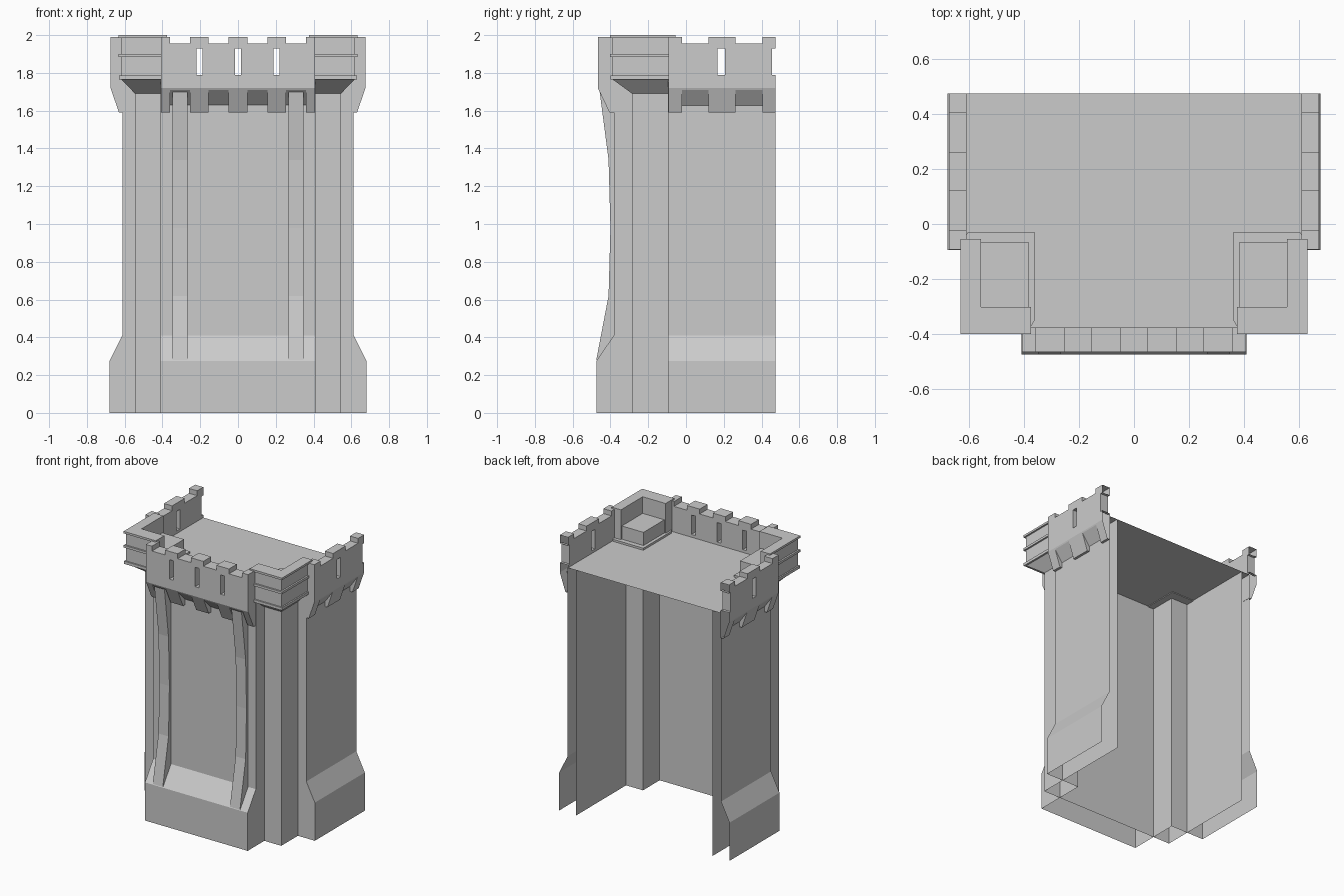
import bpy, bmesh
from mathutils import Vector

if "Cube" in bpy.data.objects:
    bpy.data.objects.remove(bpy.data.objects["Cube"])

BACK = 0.475      # open rear plane
ROOF = 1.77


def finish(bm, name):
    me = bpy.data.meshes.new(name)
    bm.to_mesh(me)
    bm.free()
    ob = bpy.data.objects.new(name, me)
    bpy.context.scene.collection.objects.link(ob)
    return ob


def sheet(name, rows, inward=False):
    """Open wall lofted through rows of points."""
    bm = bmesh.new()
    vs = [[bm.verts.new(p) for p in r] for r in rows]
    for a, b in zip(vs, vs[1:]):
        for i in range(len(a) - 1):
            bm.faces.new((a[i], a[i + 1], b[i + 1], b[i]))
    bm.normal_update()
    out = sum(f.normal.dot(f.calc_center_median() - Vector((0, 0.3, 1))) * f.calc_area()
              for f in bm.faces)
    if (out < 0) != inward:
        bmesh.ops.reverse_faces(bm, faces=bm.faces[:])
    return finish(bm, name)


def add_prism(bm, ring_a, ring_b):
    """Closed solid between two matching rings."""
    a = [bm.verts.new(p) for p in ring_a]
    b = [bm.verts.new(p) for p in ring_b]
    n = len(a)
    fs = [bm.faces.new(a), bm.faces.new(b)]
    fs += [bm.faces.new((a[i], a[(i + 1) % n], b[(i + 1) % n], b[i])) for i in range(n)]
    bmesh.ops.recalc_face_normals(bm, faces=fs)


def prism(name, ring_a, ring_b):
    bm = bmesh.new()
    add_prism(bm, ring_a, ring_b)
    return finish(bm, name)


def slab(name, outline, z0, z1):
    return prism(name, [(x, y, z0) for x, y in outline], [(x, y, z1) for x, y in outline])


def parapet(name, place, start, end, outer, inner, foot, gaps, slits, half):
    """Battlement: place(t, d, z) maps run, depth and height to world space."""
    prof = [(inner, 1.99), (outer, 1.99), (outer, 1.72), (foot, 1.59), (inner, 1.59)]
    ring = lambda pts, t: [place(t, d, z) for d, z in pts]
    ob = prism(name, ring(prof, start), ring(prof, end))
    bm = bmesh.new()
    far, near = outer + 0.1, inner - 0.05
    for a, b in gaps:
        # crenel above, sloped corbel gap below
        add_prism(bm, *[ring([(near, 1.955), (far, 1.955), (far, 2.1), (near, 2.1)], t) for t in (a, b)])
        k = (1.715 - 1.625) / (outer - inner)
        add_prism(bm, *[ring([(near, 1.5), (near, 1.625 - 0.05 * k), (far, 1.715 + 0.1 * k),
                              (far, 1.5)], t) for t in (a, b)])
    for s in slits:
        add_prism(bm, *[ring([(near, 1.79), (far, 1.79), (far, 1.93), (near, 1.93)], t)
                        for t in (s - half, s + half)])
    cutter = finish(bm, name + "_cutter")
    mod = ob.modifiers.new("cut", 'BOOLEAN')
    mod.operation, mod.solver, mod.object = 'DIFFERENCE', 'EXACT', cutter
    dg = bpy.context.evaluated_depsgraph_get()
    bm = bmesh.new()
    bm.from_mesh(bpy.data.meshes.new_from_object(ob.evaluated_get(dg)))
    ob.modifiers.clear()
    # leave the rear end open
    rear = [f for f in bm.faces if all(v.co.y > BACK - 0.001 for v in f.verts)]
    bmesh.ops.delete(bm, geom=rear, context='FACES')
    bm.to_mesh(ob.data)
    bm.free()
    bpy.data.objects.remove(cutter)


# Inner core walls, open at the rear
core = [(0.545, BACK), (0.545, -0.095), (0.41, -0.095), (0.41, -0.285)]
core += [(-x, y) for x, y in reversed(core)]
sheet("core_walls", [[(x, y, z) for x, y in core] for z in (0, ROOF)], inward=True)

# Front wall with flared base
sheet("front_wall", [[(-0.41, -0.285, z), (-0.41, y, z), (0.41, y, z), (0.41, -0.285, z)]
                     for y, z in ((-0.475, 0), (-0.475, 0.275), (-0.382, 0.41), (-0.382, ROOF))])

# Roof deck
deck = [(0.61, BACK), (0.61, -0.095), (0.545, -0.095), (0.545, -0.285), (0.41, -0.285), (0.41, -0.38)]
deck += [(-x, y) for x, y in reversed(deck)]
bm = bmesh.new()
f = bm.faces.new([bm.verts.new((x, y, ROOF)) for x, y in deck])
f.normal_update()
if f.normal.z < 0:
    f.normal_flip()
finish(bm, "roof_deck")

# Front battlement
parapet("front_battlement", lambda t, d, z: (t, -d, z), -0.408, 0.408, 0.467, 0.377, 0.405,
        [(-0.36, -0.255), (-0.155, -0.05), (0.05, 0.155), (0.255, 0.36)],
        [-0.205, 0, 0.205], 0.016)

for s, side in ((1, "right"), (-1, "left")):
    # Side wall with flared base
    sheet(side + "_wall", [[(s * 0.545, -0.095, z), (s * x, -0.095, z), (s * x, BACK, z)]
                           for x, z in ((0.68, 0), (0.68, 0.275), (0.612, 0.41), (0.612, ROOF))])
    # Recessed corner pillar
    sheet(side + "_corner_pillar", [[(s * 0.41, -0.285, z), (s * 0.545, -0.285, z), (s * 0.545, -0.095, z)]
                                    for z in (0, 1.69)])
    # Side battlement
    parapet(side + "_battlement", lambda t, d, z: (s * d, t, z), -0.093, BACK, 0.675, 0.61, 0.63,
            [(-0.022, 0.12), (0.263, 0.405)], [0.187, BACK], 0.02)
    # Curved front rib
    curve = [(-0.475, 0.28), (-0.41, 0.62), (-0.4, 0.98), (-0.41, 1.34), (-0.457, 1.7)]
    sheet(side + "_rib", [[(s * 0.268, -0.38, z), (s * 0.268, y, z), (s * 0.348, y, z), (s * 0.348, -0.38, z)]
                          for y, z in curve])

    # Corner turret: flared underside, plinth, platform, L-shaped wall, mouldings
    def quad(x0, x1, y0, y1):
        return [(s * x0, y0), (s * x1, y0), (s * x1, y1), (s * x0, y1)]

    def ell(o):
        return [(s * x, y) for x, y in ((0.375, -0.39 - o), (0.62 + o, -0.39 - o), (0.62 + o, -0.055),
                                        (0.558, -0.055), (0.558, -0.303), (0.375, -0.303))]

    sheet(side + "_turret_flare",
          [[(s * a, b, z) for a, b in ((0.40, yb), (xb, yb), (xb, -0.09))]
           for xb, yb, z in ((0.545, -0.285, 1.69), (0.622, -0.395, ROOF))])
    slab(side + "_turret_plinth", [(s * x, y) for x, y in (
        (0.39, -0.40), (0.63, -0.40), (0.63, -0.065), (0.605, -0.03), (0.362, -0.03), (0.362, -0.35))],
        1.765, 1.785)
    slab(side + "_turret_platform", quad(0.385, 0.6, -0.38, -0.065), 1.785, 1.88)
    slab(side + "_turret_wall", ell(0), 1.785, 1.988)
    slab(side + "_turret_band", ell(0.012), 1.883, 1.9)
    slab(side + "_turret_coping", ell(0.012), 1.985, 2.0)
